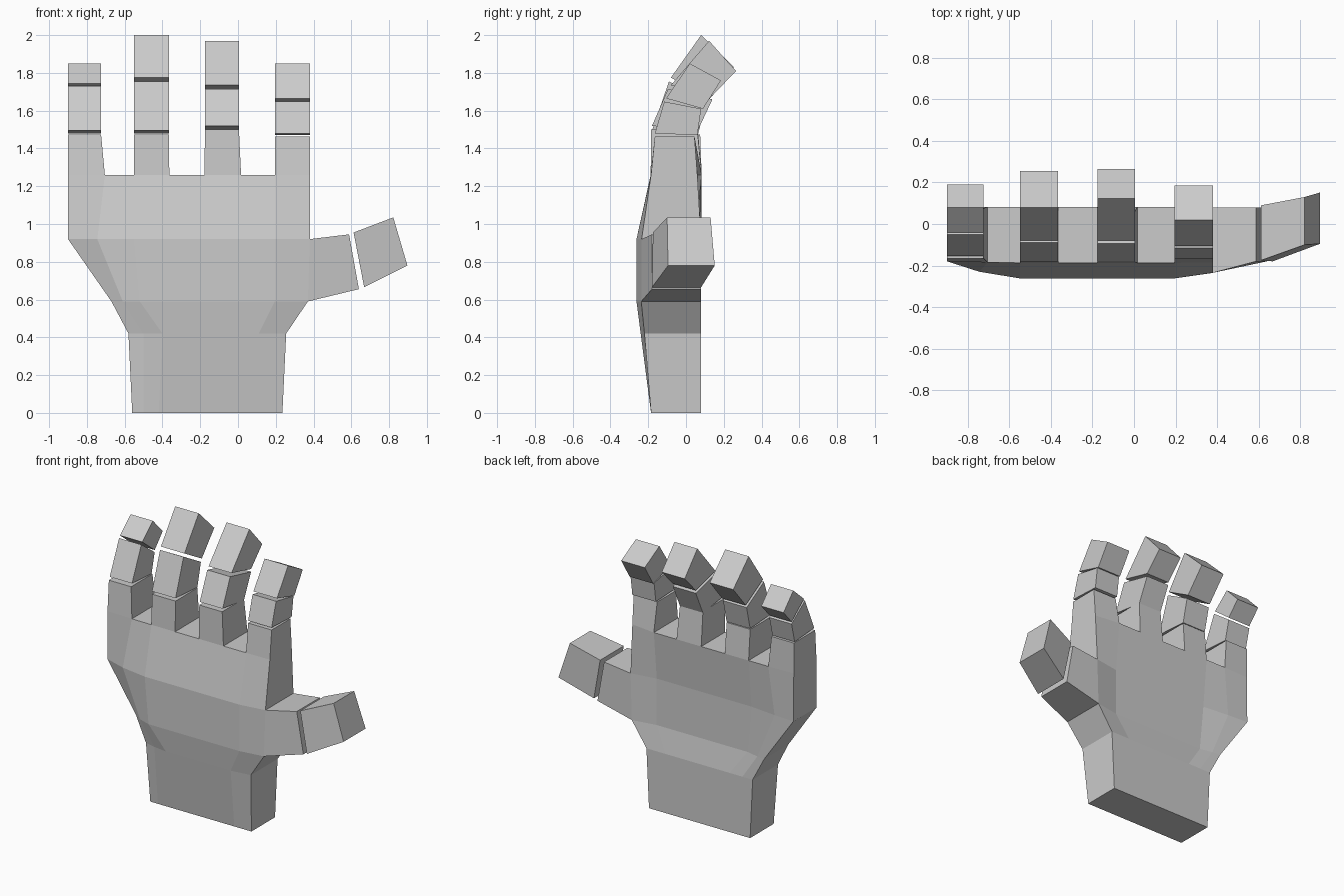
import bpy, bmesh

if "Cube" in bpy.data.objects:
    bpy.data.objects.remove(bpy.data.objects["Cube"])


def make_object(name, bm):
    bmesh.ops.recalc_face_normals(bm, faces=bm.faces)
    mesh = bpy.data.meshes.new(name)
    bm.to_mesh(mesh)
    bm.free()
    obj = bpy.data.objects.new(name, mesh)
    bpy.context.collection.objects.link(obj)
    return obj


def bridge(bm, a, b):
    n = len(a)
    for i in range(n):
        j = (i + 1) % n
        bm.faces.new((a[i], a[j], b[j], b[i]))


def block(name, loop_a, loop_b):
    """Closed block between two four-point loops."""
    bm = bmesh.new()
    a = [bm.verts.new(p) for p in loop_a]
    b = [bm.verts.new(p) for p in loop_b]
    bm.faces.new(a)
    bm.faces.new(b)
    bridge(bm, a, b)
    return make_object(name, bm)


def spread(v):
    """Five control columns -> eight, aligned with finger edges."""
    t = [0.25, 0.5, 0.76]
    return v[:3] + [v[2] + (v[3] - v[2]) * k for k in t] + v[3:]


# Palm cross-sections: height, column x, front y, back y
rows = [
    (0.00, [-.56, -.50, -.42, .10, .235], [-.185] * 5, [.08] * 5),
    (0.42, [-.58, -.50, -.40, .11, .255], [-.205, -.225, -.24, -.24, -.22], [.08] * 5),
    (0.59, [-.67, -.61, -.52, .195, .37], [-.19, -.23, -.262, -.262, -.237], [.08, .07, .05, .05, .08]),
    (0.92, [-.90, -.745, -.55, .195, .38], [-.18, -.23, -.262, -.262, -.235], [.08, .07, .05, .05, .08]),
    (1.26, [-.90, -.705, -.55, .195, .38], [-.18, -.185, -.187, -.187, -.185], [.075, .083, .083, .083, .06]),
]

# Fingers: first column, x range, knuckle (height, front y, back y),
# then (y, z) side profiles of the middle joint and the tip
fingers = {
    "little": (0, -.90, -.725, (1.475, -.165, .075),
               [(-.155, 1.495), (.065, 1.48), (.10, 1.62), (-.05, 1.73)],
               [(-.04, 1.745), (.10, 1.635), (.19, 1.735), (.08, 1.85)]),
    "ring": (2, -.55, -.365, (1.475, -.18, .065),
             [(-.18, 1.495), (.065, 1.48), (.105, 1.645), (-.09, 1.755)],
             [(-.08, 1.775), (.115, 1.665), (.255, 1.83), (.08, 2.0)]),
    "middle": (4, -.175, .005, (1.50, -.185, .06),
               [(-.18, 1.52), (.06, 1.49), (.14, 1.66), (-.095, 1.715)],
               [(-.08, 1.735), (.14, 1.68), (.265, 1.81), (.122, 1.97)]),
    "index": (6, .195, .38, (1.463, -.165, .045),
              [(-.165, 1.48), (.06, 1.47), (.08, 1.61), (-.115, 1.648)],
              [(-.105, 1.665), (.09, 1.61), (.185, 1.76), (.02, 1.85)]),
}

# Palm shell
bm = bmesh.new()
fronts, backs = [], []
for z, xs, fy, by in rows:
    xs = spread(xs)
    fronts.append([bm.verts.new((x, y, z)) for x, y in zip(xs, spread(fy))])
    backs.append([bm.verts.new((x, y, z)) for x, y in zip(xs, spread(by))])
last = len(rows) - 1
for r in range(last):
    for side in (fronts, backs):
        for c in range(7):
            bm.faces.new((side[r][c], side[r][c + 1], side[r + 1][c + 1], side[r + 1][c]))
    for c in (0, 7):
        if not (c == 7 and r == 2):  # opening for the thumb
            bm.faces.new((fronts[r][c], backs[r][c], backs[r + 1][c], fronts[r + 1][c]))
bm.faces.new(fronts[0] + backs[0][::-1])

# Webs between the fingers
F, B = fronts[last], backs[last]
for c in (1, 3, 5):
    bm.faces.new((F[c], F[c + 1], B[c + 1], B[c]))

# Finger stumps growing out of the palm
for c, x0, x1, (z, fy, by), _, _ in fingers.values():
    top = [bm.verts.new(p) for p in ((x0, fy, z), (x1, fy, z), (x1, by, z), (x0, by, z))]
    bridge(bm, [F[c], F[c + 1], B[c + 1], B[c]], top)
    bm.faces.new(top)

# Thumb stump
end = [bm.verts.new(p) for p in ((.64, -.18, .655), (.64, .08, .655), (.588, .08, .945), (.588, -.18, .945))]
bridge(bm, [fronts[2][7], backs[2][7], backs[3][7], fronts[3][7]], end)
bm.faces.new(end)
make_object("palm", bm)

# Separate finger joints
for name, (_, x0, x1, _, joint, tip) in fingers.items():
    for part, profile in (("joint", joint), ("tip", tip)):
        block(f"{name}_finger_{part}",
              [(x0, y, z) for y, z in profile], [(x1, y, z) for y, z in profile])

# Thumb tip
block("thumb_tip",
      [(.668, -.18, .665), (.668, .08, .665), (.612, .09, .955), (.612, -.175, .955)],
      [(.897, -.095, .78), (.897, .152, .78), (.822, .13, .1035 * 10), (.822, -.10, 1.035)])
